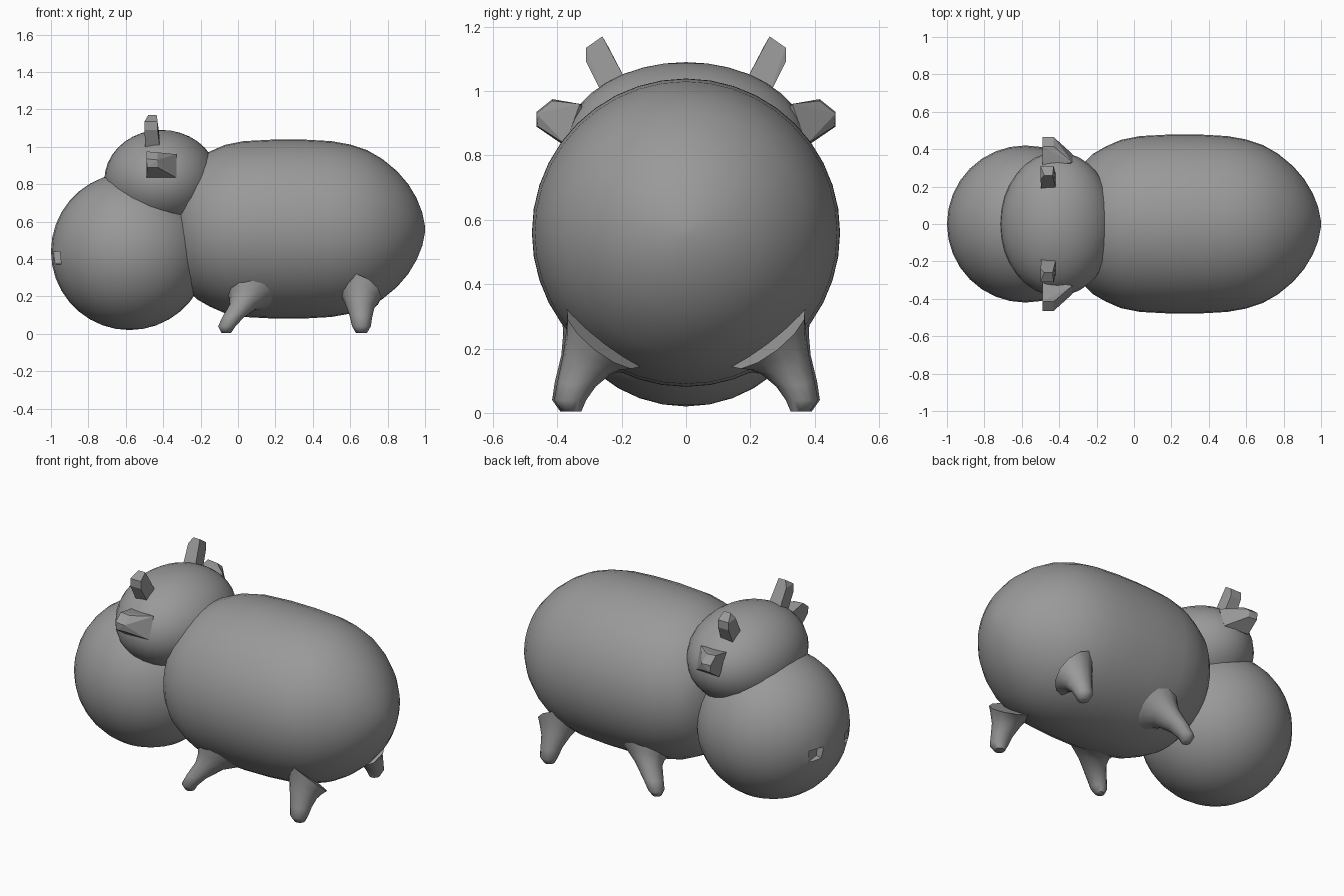
import bpy, bmesh, math
from mathutils import Vector

if "Cube" in bpy.data.objects:
    bpy.data.objects.remove(bpy.data.objects["Cube"])

grey = bpy.data.materials.new("dark_grey")
grey.diffuse_color = (0.32, 0.32, 0.32, 1)
grey.use_nodes = True
grey.node_tree.nodes["Principled BSDF"].inputs["Base Color"].default_value = grey.diffuse_color


def finish(name, bm, smooth=40):
    bmesh.ops.recalc_face_normals(bm, faces=bm.faces)
    me = bpy.data.meshes.new(name)
    bm.to_mesh(me)
    bm.free()
    me.materials.append(grey)
    ob = bpy.data.objects.new(name, me)
    bpy.context.collection.objects.link(ob)
    if smooth:
        bpy.ops.object.select_all(action='DESELECT')
        ob.select_set(True)
        bpy.context.view_layer.objects.active = ob
        bpy.ops.object.shade_smooth_by_angle(angle=math.radians(smooth))
    return ob


def loft(name, rings, sides, smooth=40):
    """Skin circles given as (centre, radius, axis u, axis v)."""
    bm = bmesh.new()
    loops = []
    for c, r, u, v in rings:
        loops.append([bm.verts.new(Vector(c) + r * (
            Vector(u) * math.cos(2 * math.pi * i / sides)
            + Vector(v) * math.sin(2 * math.pi * i / sides))) for i in range(sides)])
    for a, b in zip(loops, loops[1:]):
        for i in range(sides):
            j = (i + 1) % sides
            bm.faces.new((a[i], a[j], b[j], b[i]))
    bm.faces.new(loops[0])
    bm.faces.new(loops[-1])
    return finish(name, bm, smooth)


def leg_rings(path, slope, side):
    """Rings that start tangent to the belly (tilt) and end level at the foot."""
    rings = []
    for x, y, z, r, tilt in path:
        t, s = math.radians(tilt), math.radians(slope * tilt / 38)
        n = Vector((0, side * math.sin(t), -math.cos(t)))
        u = Vector((math.cos(s), 0, 0)) - math.sin(s) * n
        v = Vector((0, side * math.cos(t), math.sin(t)))
        rings.append(((x, y * side, z), r, u, v))
    return rings


def ellipsoid(name, centre, radii):
    bm = bmesh.new()
    bmesh.ops.create_uvsphere(bm, u_segments=32, v_segments=18, radius=1)
    bmesh.ops.scale(bm, vec=radii, verts=bm.verts)
    bmesh.ops.translate(bm, vec=centre, verts=bm.verts)
    return finish(name, bm)


def hull(name, points, side):
    bm = bmesh.new()
    for x, y, z in points:
        bm.verts.new((x, y * side, z))
    bmesh.ops.convex_hull(bm, input=bm.verts)
    bmesh.ops.dissolve_limit(bm, angle_limit=0.1, verts=bm.verts, edges=bm.edges)
    return finish(name, bm, 0)


# barrel-shaped body
profile = [(-0.35, 0.04), (-0.34, 0.15), (-0.31, 0.25), (-0.27, 0.325), (-0.22, 0.375),
           (-0.15, 0.415), (-0.07, 0.45), (0.03, 0.47), (0.2, 0.479), (0.36, 0.478),
           (0.5, 0.47), (0.6, 0.452), (0.69, 0.422), (0.77, 0.376), (0.85, 0.31),
           (0.91, 0.24), (0.955, 0.165), (0.985, 0.09), (1.0, 0.015)]
loft("body", [((x, 0, 0.56), r, (0, 1, 0), (0, 0, 1)) for x, r in profile], 40)

# round muzzle and upper head
muzzle = ellipsoid("muzzle", (-0.58, 0, 0.44), (0.42, 0.42, 0.42))
ellipsoid("upper_head", (-0.41, 0, 0.82), (0.305, 0.385, 0.27))

# leg paths: x, y, z, radius, tilt
front_leg = [(0.08, 0.27, 0.21, 0.145, 38), (0.06, 0.295, 0.183, 0.105, 34),
             (0.03, 0.315, 0.15, 0.078, 22), (-0.025, 0.35, 0.09, 0.058, 8),
             (-0.06, 0.37, 0.04, 0.046, 0), (-0.063, 0.365, 0.005, 0.026, 0)]
rear_leg = [(0.63, 0.255, 0.233, 0.145, 38), (0.645, 0.28, 0.2, 0.11, 34),
            (0.65, 0.308, 0.15, 0.08, 22), (0.657, 0.34, 0.09, 0.06, 8),
            (0.66, 0.36, 0.04, 0.05, 0), (0.66, 0.355, 0.005, 0.03, 0)]

# horn and ear corner points
horn = [(x, y, z) for x in (-0.495, -0.415) for y, z in ((0.18, 1.02), (0.25, 0.97))]
horn += [(x, y, z) for x in (-0.50, -0.43) for y, z in ((0.31, 1.135), (0.31, 1.09))]
horn += [(-0.48, 0.26, 1.17), (-0.435, 0.26, 1.17), (-0.50, 0.24, 1.135)]
ear = [(-0.49, 0.30, 0.955), (-0.33, 0.33, 0.96), (-0.33, 0.375, 0.835), (-0.49, 0.385, 0.835),
       (-0.49, 0.415, 0.975), (-0.43, 0.415, 0.97), (-0.49, 0.465, 0.935), (-0.43, 0.465, 0.93),
       (-0.485, 0.465, 0.89), (-0.43, 0.46, 0.89), (-0.40, 0.28, 0.88)]
# wedge that carves each nostril
nostril = [(-1.05, 0.10, 0.44), (-0.945, 0.10, 0.44), (-1.05, 0.19, 0.44), (-0.945, 0.19, 0.44),
           (-0.945, 0.19, 0.37), (-0.945, 0.11, 0.38), (-1.05, 0.18, 0.345), (-1.05, 0.11, 0.36)]

for side, tag in ((1, "left"), (-1, "right")):
    loft(f"front_leg_{tag}", leg_rings(front_leg, -5, side), 12, 60)
    loft(f"rear_leg_{tag}", leg_rings(rear_leg, -19, side), 12, 60)
    hull(f"horn_{tag}", horn, side)
    hull(f"ear_{tag}", ear, side)
    cutter = hull(f"nostril_cutter_{tag}", nostril, side)
    cutter.hide_render = True
    cutter.hide_viewport = True
    cut = muzzle.modifiers.new(f"nostril_{tag}", 'BOOLEAN')
    cut.operation = 'DIFFERENCE'
    cut.solver = 'EXACT'
    cut.object = cutter
